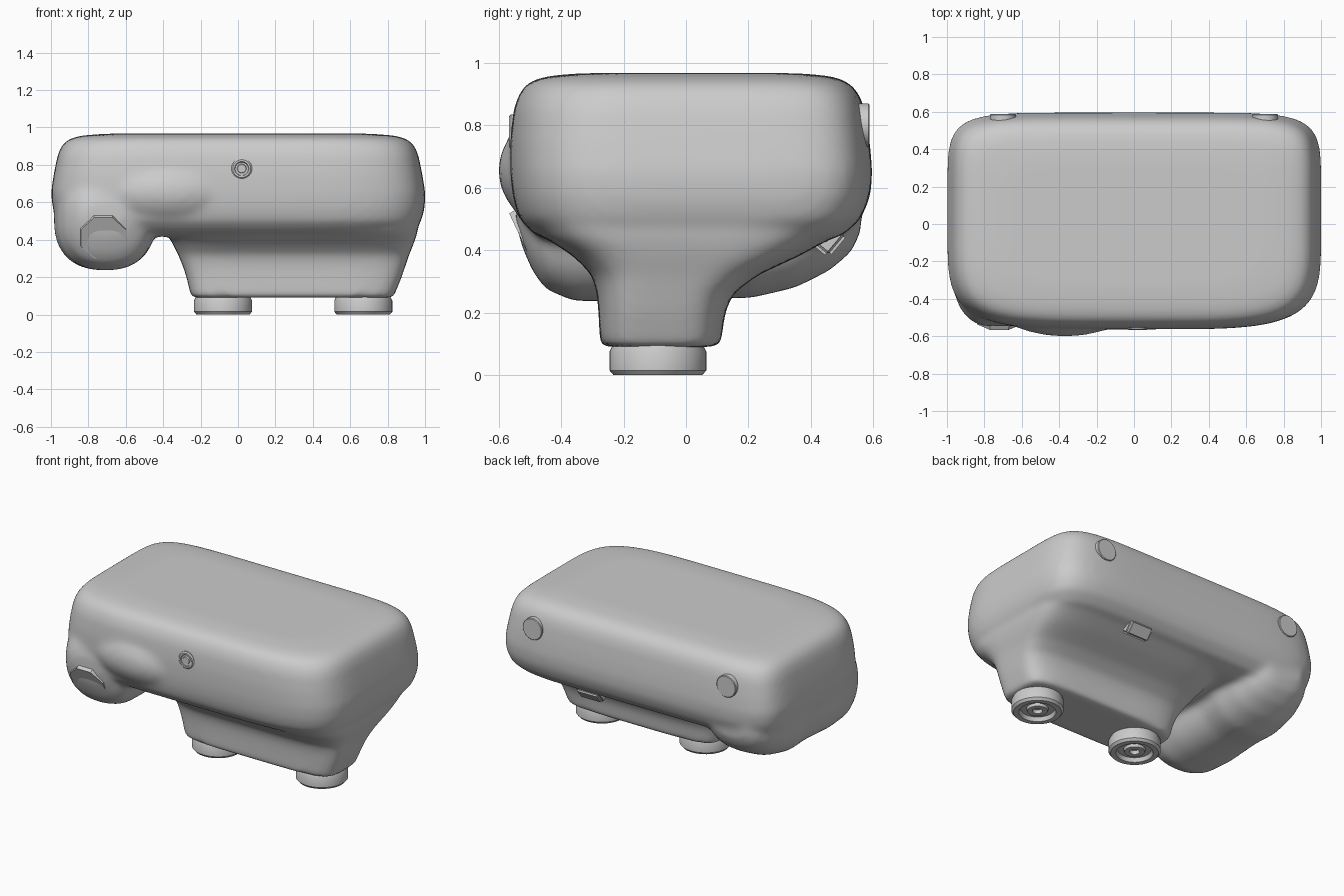
import bpy, bmesh, math
from mathutils import Matrix, Vector

if "Cube" in bpy.data.objects:
    bpy.data.objects.remove(bpy.data.objects["Cube"])


def finish(name, bm, angle=35):
    bmesh.ops.recalc_face_normals(bm, faces=bm.faces)
    me = bpy.data.meshes.new(name)
    bm.to_mesh(me)
    bm.free()
    ob = bpy.data.objects.new(name, me)
    bpy.context.collection.objects.link(ob)
    bpy.ops.object.select_all(action='DESELECT')
    bpy.context.view_layer.objects.active = ob
    ob.select_set(True)
    bpy.ops.object.shade_smooth_by_angle(angle=math.radians(angle))
    return ob


def loft(bm, axis, front_power, back_power, sections, n=96):
    """Superellipse sections (t, a0, a1, b0, b1) skinned along z or y."""
    rings = []
    for t, a0, a1, b0, b1 in sections:
        ring = []
        for i in range(n):
            c, s = math.cos(2 * math.pi * i / n), math.sin(2 * math.pi * i / n)
            power = front_power if s < 0 else back_power
            a = (a0 + a1) / 2 + (a1 - a0) / 2 * math.copysign(abs(c) ** (2 / power), c)
            b = (b0 + b1) / 2 + (b1 - b0) / 2 * math.copysign(abs(s) ** (2 / power), s)
            ring.append(bm.verts.new((a, b, t) if axis == 'z' else (a, t, b)))
        rings.append(ring)
    for r, q in zip(rings, rings[1:]):
        for i in range(n):
            j = (i + 1) % n
            bm.faces.new((r[i], r[j], q[j], q[i]))
    bm.faces.new(rings[0])
    bm.faces.new(rings[-1])


def lathe(name, profile, matrix, n=48):
    """Closed turned part from (radius, height) points around local z."""
    bm = bmesh.new()
    vs = [bm.verts.new((r, 0, h)) for r, h in profile]
    es = [bm.edges.new(p) for p in zip(vs, vs[1:])]
    bmesh.ops.spin(bm, geom=vs + es, axis=(0, 0, 1), cent=(0, 0, 0),
                   angle=2 * math.pi, steps=n, use_duplicate=False)
    bmesh.ops.remove_doubles(bm, verts=bm.verts, dist=1e-5)
    bm.transform(matrix)
    return finish(name, bm)


# Main body, pedestal, side grip and front swelling, fused into one soft shell
bm = bmesh.new()
loft(bm, 'z', 4.6, 7, [
    (.425, -.80, .86, -.40, .40), (.445, -.92, .93, -.48, .50),
    (.50, -.97, .98, -.535, .56), (.57, -.99, .998, -.555, .59),
    (.65, -1.0, 1.002, -.563, .597), (.75, -.985, .985, -.563, .588),
    (.85, -.965, .965, -.553, .573), (.90, -.945, .945, -.535, .555),
    (.935, -.91, .91, -.51, .525), (.955, -.85, .85, -.46, .48),
    (.963, -.76, .76, -.39, .41), (.967, -.69, .69, -.33, .35)])
loft(bm, 'z', 5, 5, [
    (.09, -.25, .83, -.275, .11), (.20, -.275, .875, -.28, .125),
    (.26, -.295, .895, -.285, .15), (.32, -.32, .915, -.30, .23),
    (.38, -.35, .94, -.36, .36), (.44, -.38, .96, -.45, .47),
    (.50, -.40, .965, -.49, .50)])
loft(bm, 'y', 2.4, 2.4, [
    (-.545, -.81, -.60, .49, .60), (-.525, -.86, -.55, .41, .66),
    (-.49, -.90, -.50, .33, .71), (-.45, -.93, -.47, .275, .75),
    (-.36, -.965, -.45, .237, .78), (-.20, -.985, -.44, .237, .78),
    (.05, -.975, -.46, .25, .78), (.20, -.985, -.44, .245, .78),
    (.35, -.97, -.45, .28, .75), (.46, -.935, -.48, .335, .70),
    (.53, -.88, -.54, .395, .64), (.56, -.83, -.58, .46, .58)])
bmesh.ops.create_uvsphere(bm, u_segments=48, v_segments=24, radius=1,
                          matrix=Matrix.LocRotScale(Vector((-.37, -.26, .655)), None,
                                                    Vector((.50, .342, .24))))
shell = finish("body_shell", bm)
remesh = shell.modifiers.new("fuse", 'REMESH')
remesh.mode = 'VOXEL'
remesh.voxel_size = .016
remesh.use_smooth_shade = True
soft = shell.modifiers.new("soften", 'SMOOTH')
soft.factor = .5
soft.iterations = 20

# Round feet with a recessed hub underneath
foot = [(0, .095), (.145, .095), (.155, .075), (.155, .015), (.142, 0), (.11, 0),
        (.10, .025), (.065, .025), (.06, .008), (.03, .008), (.025, .03), (0, .03)]
for side, x in (("left", -.08), ("right", .67)):
    lathe("foot_" + side, foot, Matrix.Translation((x, -.09, 0)))

# Round pads on the back
back = Matrix.Rotation(-math.pi / 2, 4, 'X')
for side, x in (("left", -.7), ("right", .7)):
    lathe("back_pad_" + side, [(0, -.08), (.07, -.08), (.07, .004), (.066, .008), (0, .008)],
          Matrix.Translation((x, .58, .8)) @ back)

# Ringed button on the front
front = Matrix.Rotation(math.pi / 2, 4, 'X')
lathe("front_button", [(0, -.06), (.055, -.06), (.055, .004), (.048, .010), (.038, .010),
                       (.034, 0), (.026, 0), (.022, .008), (0, .008)],
      Matrix.Translation((.02, -.557, .78)) @ front)

# Eight-sided face plate on the front end of the grip, tipped downward
bm = bmesh.new()
tilt = Matrix.Rotation(math.radians(115), 4, 'X')
bmesh.ops.create_cone(bm, cap_ends=True, segments=8, radius1=.14, radius2=.13, depth=.10,
                      matrix=Matrix.Translation((-.72, -.47, .43)) @ tilt
                      @ Matrix.Rotation(math.pi / 8, 4, 'Z'))
finish("grip_face_plate", bm)

# Socket on the lower back edge
bm = bmesh.new()
bmesh.ops.create_cube(bm, size=1, matrix=Matrix.LocRotScale(
    Vector((.36, .45, .445)), Matrix.Rotation(math.radians(-40), 3, 'X').to_quaternion(),
    Vector((.17, .10, .10))))
bmesh.ops.bevel(bm, geom=bm.edges[:], offset=.015, segments=3, affect='EDGES')
finish("rear_socket", bm)
